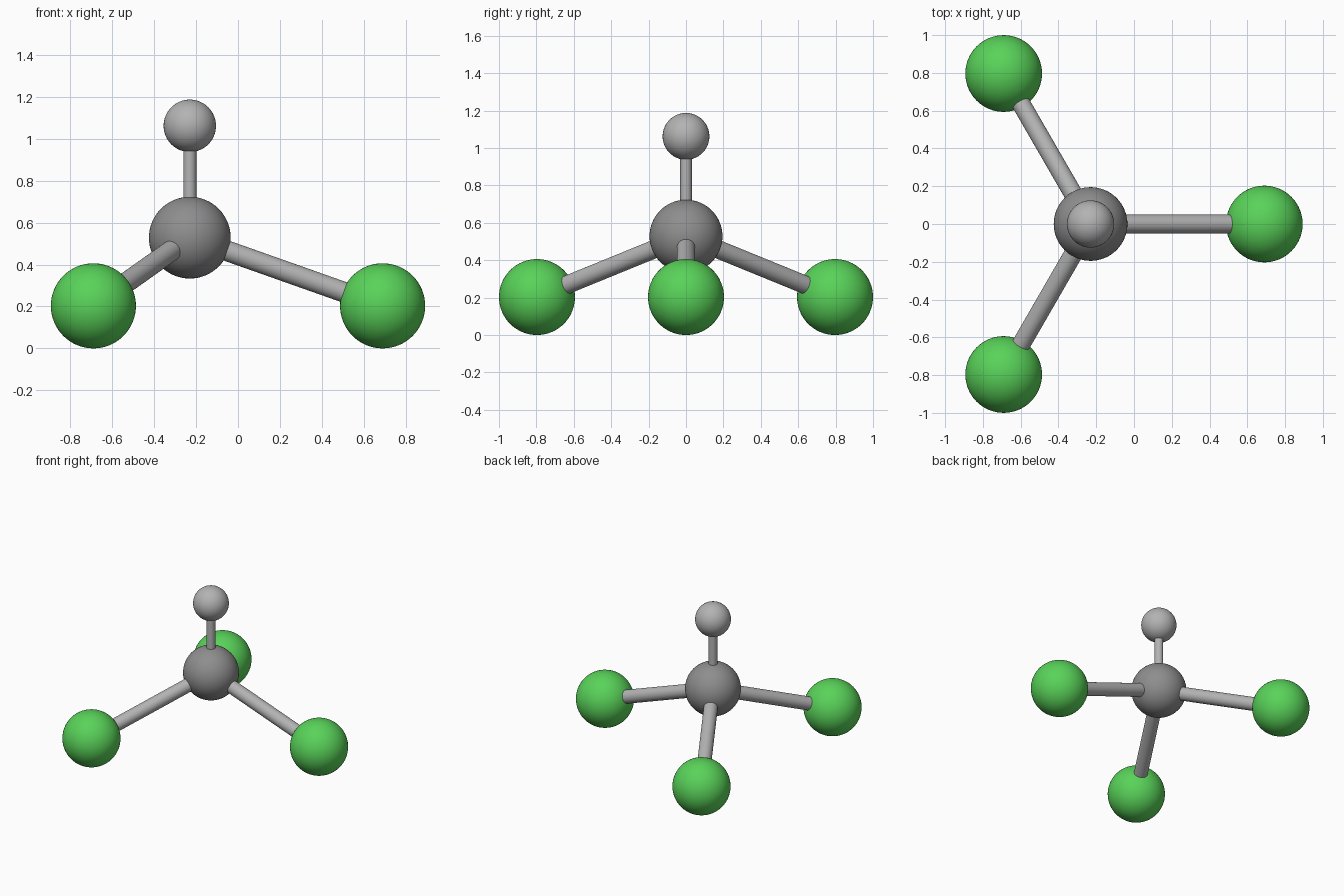
import bpy
from math import cos, sin, radians, tan
from mathutils import Vector

if "Cube" in bpy.data.objects:
    bpy.data.objects.remove(bpy.data.objects["Cube"])

green = bpy.data.materials.new("green")
green.diffuse_color = (0.1, 0.65, 0.1, 1)
green.use_nodes = True
green.node_tree.nodes["Principled BSDF"].inputs["Base Color"].default_value = green.diffuse_color
dark = bpy.data.materials.new("mid_grey")
dark.diffuse_color = (0.27, 0.27, 0.27, 1)
dark.use_nodes = True
dark.node_tree.nodes["Principled BSDF"].inputs["Base Color"].default_value = dark.diffuse_color
light = bpy.data.materials.new("light_grey")
light.diffuse_color = (0.45, 0.45, 0.45, 1)
light.use_nodes = True
light.node_tree.nodes["Principled BSDF"].inputs["Base Color"].default_value = light.diffuse_color


def atom(name, pos, radius, mat):
    bpy.ops.mesh.primitive_uv_sphere_add(segments=64, ring_count=32, radius=radius, location=pos)
    ob = bpy.context.object
    ob.name = name
    ob.data.materials.append(mat)
    bpy.ops.object.shade_smooth()


def bond(name, a, b, radius):
    d = b - a
    bpy.ops.mesh.primitive_cylinder_add(vertices=48, radius=radius, depth=d.length, location=(a + b) / 2)
    ob = bpy.context.object
    ob.name = name
    ob.rotation_euler = d.to_track_quat('Z', 'Y').to_euler()
    ob.data.materials.append(light)
    bpy.ops.object.shade_smooth_by_angle(angle=radians(35))


reach, r_outer = 0.92, 0.203
drop = reach * tan(radians(19.47))      # tetrahedral slope
centre = Vector((-reach / 4, 0, r_outer + drop))
top = Vector((centre.x, 0, 1.062))

# central atom and small upper atom
atom("central_atom", centre, 0.195, dark)
atom("top_atom", top, 0.125, light)
bond("top_bond", centre, top, 0.031)

# three lower atoms with their bonds
for i in range(3):
    a = radians(120 * i)
    p = centre + Vector((reach * cos(a), reach * sin(a), -drop))
    atom(f"lower_atom_{i + 1}", p, r_outer, green)
    bond(f"lower_bond_{i + 1}", centre, p, 0.049)
